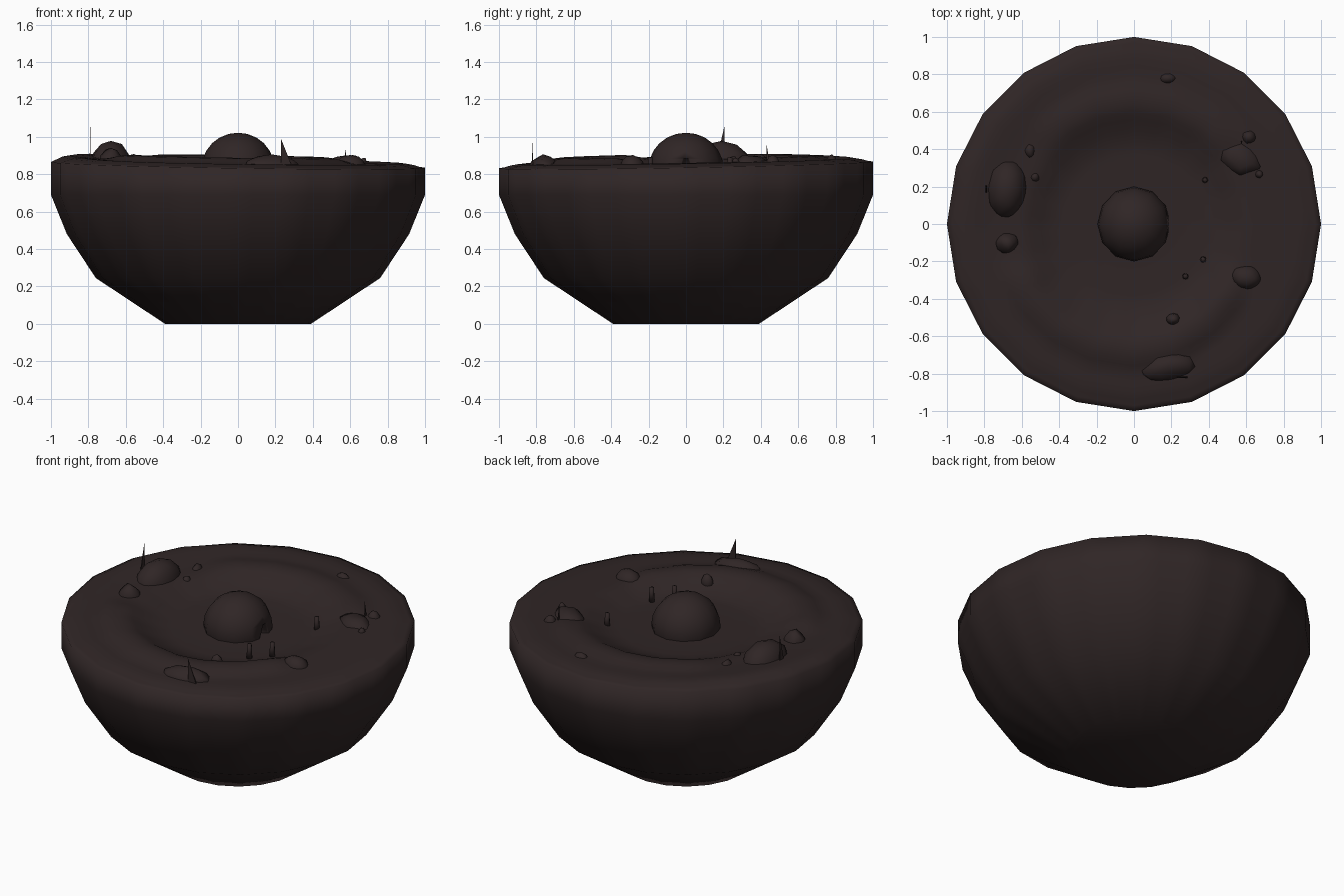
import bpy, bmesh, math, random
from mathutils import Vector, Matrix

if "Cube" in bpy.data.objects:
    bpy.data.objects.remove(bpy.data.objects["Cube"])

random.seed(4)
stone = bpy.data.materials.new("dark brown stone")
stone.diffuse_color = (0.029, 0.019, 0.019, 1)
stone.use_nodes = True
stone.node_tree.nodes["Principled BSDF"].inputs["Base Color"].default_value = stone.diffuse_color


def finish(name, bm, smooth=True):
    bmesh.ops.recalc_face_normals(bm, faces=bm.faces)
    me = bpy.data.meshes.new(name)
    bm.to_mesh(me)
    bm.free()
    me.materials.append(stone)
    for p in me.polygons:
        p.use_smooth = smooth
    ob = bpy.data.objects.new(name, me)
    bpy.context.collection.objects.link(ob)
    return ob


def step(a, b, x):
    t = min(1, max(0, (x - a) / (b - a)))
    return t * t * (3 - 2 * t)


def crescent(r, deg, start, end, radius, width):
    fade = step(start, start + 18, deg) * (1 - step(end - 18, end, deg))
    return fade * max(0, 1 - ((r - radius) / width) ** 2)


# Height of the ground: shallow basin, uneven rim and two curved ridges
def ground(r, a):
    deg = math.degrees(a) % 360
    z = 0.81 + 0.06 * step(0.40, 0.62, r) - 0.02 * step(0.9, 1.0, r)
    z += r * (0.018 * math.sin(a) - 0.015 * math.cos(a))
    z += 0.02 * max(0, math.cos(a - 2.8)) ** 3 * step(0.7, 0.92, r) * (1 - step(0.95, 1, r))
    z += 0.03 * crescent(r, deg, 192, 340, 0.68 if deg < 280 else 0.68 - (deg - 280) * 0.0013, 0.11)
    z += 0.02 * crescent(r, deg, 30, 145, 0.67, 0.10)
    return z


SIDES, SEG = 20, 80


def poly(a):  # radius factor of a 20-sided outline
    s = 2 * math.pi / SIDES
    return math.cos(s / 2) / math.cos((a % s) - s / 2)


# Bowl with the ground as its top
bm = bmesh.new()
angles = [2 * math.pi * i / SEG for i in range(SEG)]
rings = [[bm.verts.new((r * poly(a) * math.cos(a), r * poly(a) * math.sin(a), z)) for a in angles]
         for r, z in ((0.39, 0), (0.76, 0.245), (0.915, 0.48), (1.0, 0.69))]
for r in (1.0, 0.97, 0.94, 0.9, 0.85, 0.8, 0.76, 0.72, 0.68, 0.64, 0.6, 0.56, 0.5, 0.44, 0.38, 0.2):
    rings.append([bm.verts.new((r * poly(a) * math.cos(a), r * poly(a) * math.sin(a), ground(r, a)))
                  for a in angles])
for lo, hi in zip(rings, rings[1:]):
    for i in range(SEG):
        j = (i + 1) % SEG
        bm.faces.new((lo[i], lo[j], hi[j], hi[i]))
bm.faces.new(rings[0][::-1])
bm.faces.new(rings[-1])
finish("bowl_ground", bm)

# Central dome with a small opening on its right side
bm = bmesh.new()
bmesh.ops.create_uvsphere(bm, u_segments=12, v_segments=12, radius=1,
                          matrix=Matrix.Translation((0, 0, 0.832)) @ Matrix.Diagonal((0.195, 0.2, 0.19, 1)))
dome = finish("dome", bm)
bm = bmesh.new()
bmesh.ops.create_cone(bm, cap_ends=True, segments=6, radius1=0.06, radius2=0.02, depth=0.10,
                      matrix=Matrix.Translation((0.19, 0, 0.835)))
cutter = finish("opening_cutter", bm)
cutter.hide_render = True
cutter.hide_viewport = True
mod = dome.modifiers.new("opening", 'BOOLEAN')
mod.operation = 'DIFFERENCE'
mod.object = cutter

# Rocks: x, y, half width, half depth, top height, turn, jitter
rocks = [
    (-0.68, 0.19, 0.11, 0.165, 0.98, -5, 0.03), (-0.555, 0.39, 0.035, 0.045, 0.91, 0, 0.1),
    (-0.53, 0.25, 0.03, 0.03, 0.90, 0, 0.05), (-0.68, -0.10, 0.062, 0.062, 0.94, 0, 0.1),
    (0.57, 0.35, 0.115, 0.09, 0.905, -25, 0.12), (0.615, 0.465, 0.042, 0.04, 0.90, 0, 0.08),
    (0.67, 0.265, 0.022, 0.024, 0.89, 0, 0.08), (0.60, -0.285, 0.085, 0.065, 0.90, -10, 0.06),
    (0.21, -0.51, 0.036, 0.032, 0.895, 0, 0.08), (0.18, -0.765, 0.15, 0.07, 0.90, 12, 0.12),
    (-0.46, 0.55, 0.085, 0.05, 0.90, 38, 0.05), (0.18, 0.78, 0.055, 0.035, 0.905, 0, 0.05)]
for n, (x, y, w, d, top, turn, jit) in enumerate(rocks):
    bm = bmesh.new()
    bmesh.ops.create_icosphere(bm, subdivisions=2, radius=1)
    for v in bm.verts:
        v.co *= 1 + random.uniform(-jit, jit)
    base = 0.84
    bm.transform(Matrix.Translation((x, y, base)) @ Matrix.Rotation(math.radians(turn), 4, 'Z')
                 @ Matrix.Diagonal((w, d, top - base, 1)))
    finish(f"rock_{n + 1}", bm)

# Thin pointed shards: tip position, base direction, base width, thickness
shards = [((-0.79, 0.205, 1.055), (0, -0.05)), ((0.23, -0.82, 0.99), (0.06, 0)),
          ((0.575, 0.43, 0.965), (0, 0.02))]
for n, ((x, y, z), (dx, dy)) in enumerate(shards):
    bm = bmesh.new()
    side = Vector((-dy, dx, 0)).normalized() * 0.004
    tip, a, b = Vector((x, y, z)), Vector((x, y, 0.84)), Vector((x + dx, y + dy, 0.84))
    vs = [bm.verts.new(p) for p in (tip, a + side, a - side, b + side, b - side)]
    for f in ((0, 1, 2), (0, 4, 3), (0, 3, 1), (0, 2, 4), (1, 3, 4, 2)):
        bm.faces.new([vs[i] for i in f])
    finish(f"shard_{n + 1}", bm, False)

# Small round posts beside the dome
for n, (x, y) in enumerate(((0.38, 0.235), (0.37, -0.19), (0.275, -0.28))):
    bm = bmesh.new()
    bmesh.ops.create_cone(bm, cap_ends=True, segments=8, radius1=0.017, radius2=0.013, depth=0.09,
                          matrix=Matrix.Translation((x, y, 0.845)))
    finish(f"post_{n + 1}", bm)
